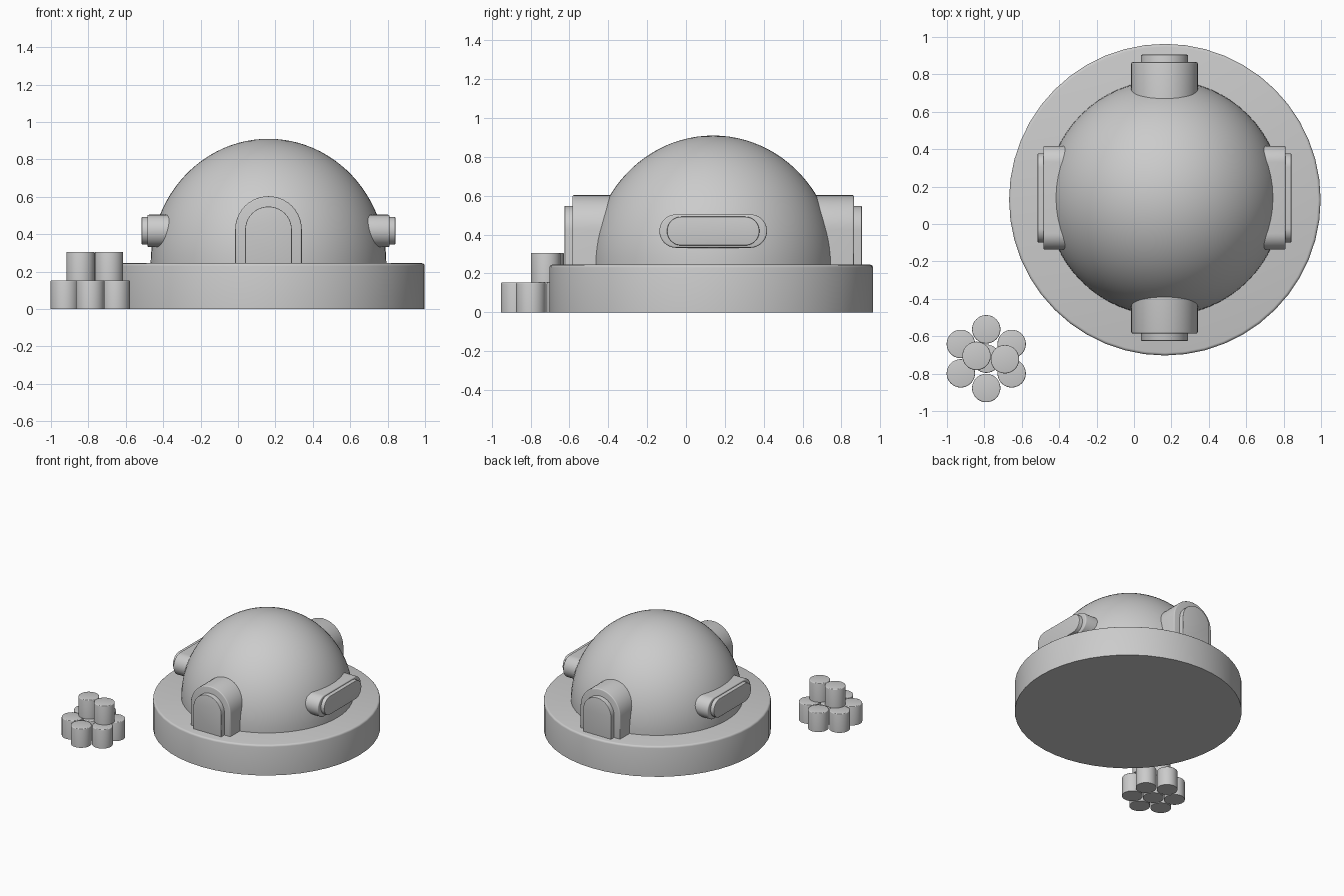
import bpy, bmesh, math
from mathutils import Vector

cube = bpy.data.objects.get("Cube")
if cube:
    bpy.data.objects.remove(cube, do_unlink=True)

CENTRE = Vector((0.163, 0.14, 0))
DECK = 0.245


def finish(name, bm, location):
    """Turn a bmesh into a smooth-by-angle object."""
    bmesh.ops.recalc_face_normals(bm, faces=bm.faces)
    mesh = bpy.data.meshes.new(name)
    bm.to_mesh(mesh)
    bm.free()
    obj = bpy.data.objects.new(name, mesh)
    bpy.context.collection.objects.link(obj)
    obj.location = location
    bpy.ops.object.select_all(action='DESELECT')
    obj.select_set(True)
    bpy.context.view_layer.objects.active = obj
    bpy.ops.object.shade_smooth_by_angle(angle=math.radians(35))
    return obj


def lathe(name, profile, location, segments):
    """Spin a (radius, height) profile around z."""
    bm = bmesh.new()
    verts = [bm.verts.new((r, 0, z)) for r, z in profile]
    edges = [bm.edges.new(pair) for pair in zip(verts, verts[1:])]
    bmesh.ops.spin(bm, geom=verts + edges, axis=(0, 0, 1), cent=(0, 0, 0),
                   angle=math.tau, steps=segments, use_duplicate=False)
    bmesh.ops.remove_doubles(bm, verts=bm.verts, dist=1e-4)
    return finish(name, bm, location)


def disc_profile(radius, height, bevel):
    """Cylinder profile with a rounded top rim."""
    rim = [(radius - bevel + bevel * math.cos(a), height - bevel + bevel * math.sin(a))
           for a in (i * math.pi / 6 for i in range(4))]
    return [(0, 0), (radius, 0)] + rim + [(0, height)]


def arc(cu, cv, radius, start, steps=20):
    """Half circle, anticlockwise from the start angle."""
    return [(cu + radius * math.cos(start + math.pi * i / steps),
             cv + radius * math.sin(start + math.pi * i / steps))
            for i in range(steps + 1)]


def arch(half_width, top):
    base = DECK - 0.03
    return [(-half_width, base), (half_width, base)] + arc(0, top - half_width, half_width, 0)


def stadium(half_length, half_height, height):
    straight = half_length - half_height
    return (arc(straight, height, half_height, -math.pi / 2)
            + arc(-straight, height, half_height, math.pi / 2))


def mirrored_prism(name, outline, axis, inner, outer, bevel):
    """Extrude an upright outline outwards along x or y and mirror it across the dome."""
    def place(u, v, depth):
        return (depth, u, v) if axis == 0 else (u, -depth, v)
    bm = bmesh.new()
    face = bm.faces.new([bm.verts.new(place(u, v, inner)) for u, v in outline])
    result = bmesh.ops.extrude_face_region(bm, geom=[face], use_keep_orig=True)
    moved = [g for g in result["geom"] if isinstance(g, bmesh.types.BMVert)]
    bmesh.ops.translate(bm, verts=moved, vec=place(0, 0, outer - inner))
    rim = [e for e in bm.edges if all(v in moved for v in e.verts)]
    bmesh.ops.bevel(bm, geom=rim, offset=bevel, segments=3, profile=0.5, affect='EDGES')
    obj = finish(name, bm, CENTRE)
    mirror = obj.modifiers.new("Mirror", 'MIRROR')
    mirror.use_axis = (axis == 0, axis == 1, False)
    return obj


# Round platform
lathe("platform", disc_profile(0.833, DECK, 0.015), (0.165, 0.13, 0), 48)

# Dome sitting on the platform
quarter = [math.pi / 2 * i / 24 for i in range(25)]
dome_profile = [(0.63, DECK - 0.03)] + [
    (0.63 * math.cos(a), DECK + 0.665 * math.sin(a)) for a in quarter]
lathe("dome", dome_profile, CENTRE, 64)

# Front and back doorways
mirrored_prism("door_frames", arch(0.178, 0.603), 1, 0.4, 0.725, 0.008)
mirrored_prism("door_panels", arch(0.125, 0.548), 1, 0.6, 0.765, 0.004)

# Long side windows
mirrored_prism("window_frames", stadium(0.277, 0.086, 0.418), 0, 0.4, 0.648, 0.008)
mirrored_prism("window_panels", stadium(0.238, 0.074, 0.418), 0, 0.55, 0.678, 0.004)

# Stack of barrels: a ring around one, with two on top
STACK = Vector((-0.79, -0.72, 0))
CAN_R, CAN_H = 0.076, 0.153
spots = [(0, 0, 0), (-0.052, 0.015, CAN_H), (0.1, -0.003, CAN_H)]
spots += [(0.157 * math.sin(i * math.pi / 3), 0.157 * math.cos(i * math.pi / 3), 0)
          for i in range(6)]
for number, spot in enumerate(spots, 1):
    lathe(f"barrel_{number}", disc_profile(CAN_R, CAN_H, 0.006), STACK + Vector(spot), 32)
